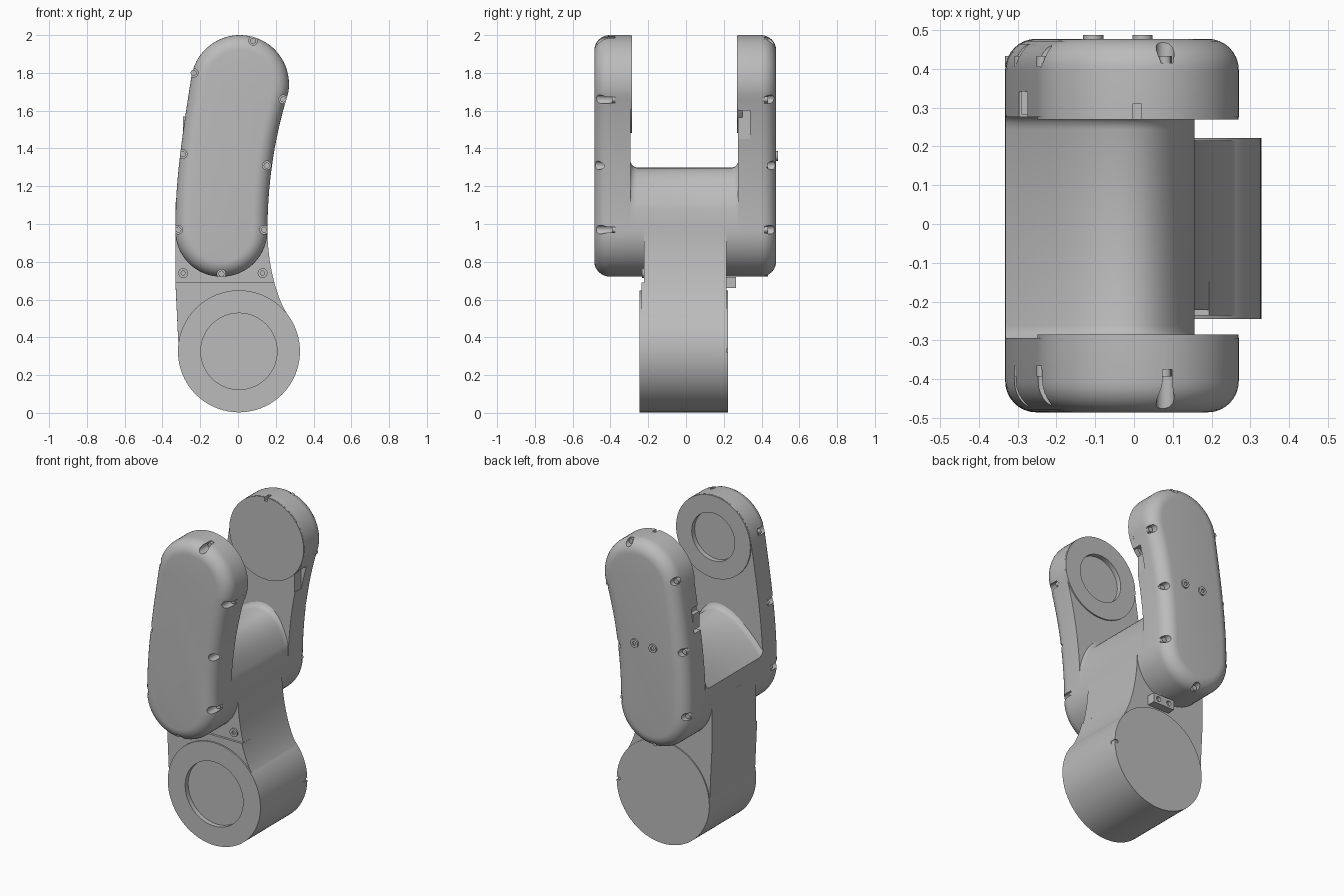
import bpy, bmesh, math
from mathutils import Vector
from mathutils.geometry import interpolate_bezier

cube = bpy.data.objects.get("Cube")
if cube:
    bpy.data.objects.remove(cube)

grey = bpy.data.materials.new("plain grey")
grey.use_nodes = True
colour = (0.5, 0.5, 0.5, 1)
grey.diffuse_color = colour
grey.node_tree.nodes["Principled BSDF"].inputs["Base Color"].default_value = colour


def finish(name, bm):
    bmesh.ops.recalc_face_normals(bm, faces=bm.faces)
    mesh = bpy.data.meshes.new(name)
    bm.to_mesh(mesh)
    bm.free()
    mesh.materials.append(grey)
    ob = bpy.data.objects.new(name, mesh)
    bpy.context.collection.objects.link(ob)
    return ob


def smooth(ob):
    bpy.ops.object.select_all(action='DESELECT')
    ob.select_set(True)
    bpy.context.view_layer.objects.active = ob
    bpy.ops.object.shade_smooth_by_angle(angle=math.radians(30))


def arc(cx, cz, r, a, b, n=32):
    angles = [math.radians(a + (b - a) * i / n) for i in range(n + 1)]
    return [Vector((cx + r * math.cos(t), cz + r * math.sin(t))) for t in angles]


def bezier(p, h, k, q, n=20):
    pts = interpolate_bezier(*[Vector((a, b, 0)) for a, b in (p, h, k, q)], n)
    return [Vector((v.x, v.y)) for v in pts[1:-1]]


def inset(pts, d):
    """Move a counter-clockwise outline inwards by d."""
    out = []
    for i, p in enumerate(pts):
        t = (pts[(i + 1) % len(pts)] - pts[i - 1]).normalized()
        out.append(p + Vector((-t.y, t.x)) * d)
    return out


def loft(name, sections):
    """Skin matching x-z outlines placed at given y positions."""
    bm = bmesh.new()
    rings = [[bm.verts.new((p.x, y, p.y)) for p in pts] for y, pts in sections]
    n = len(rings[0])
    for a, b in zip(rings, rings[1:]):
        for i in range(n):
            j = (i + 1) % n
            bm.faces.new((a[i], a[j], b[j], b[i]))
    bm.faces.new(rings[0])
    bm.faces.new(rings[-1])
    return finish(name, bm)


def add_cylinder(bm, x, z, r, y0, y1, n=24):
    ends = [[bm.verts.new((p.x, y, p.y)) for p in arc(x, z, r, 0, 360, n)[:-1]] for y in (y0, y1)]
    for i in range(n):
        j = (i + 1) % n
        bm.faces.new((ends[0][i], ends[0][j], ends[1][j], ends[1][i]))
    for e in ends:
        bm.faces.new(e)


def cylinders(name, specs, n=24):
    bm = bmesh.new()
    for s in specs:
        add_cylinder(bm, *s, n)
    return finish(name, bm)


def box(name, centre, size):
    bm = bmesh.new()
    bmesh.ops.create_cube(bm, size=1)
    bmesh.ops.scale(bm, vec=size, verts=bm.verts)
    bmesh.ops.translate(bm, vec=centre, verts=bm.verts)
    return finish(name, bm)


def cut(ob, cutter):
    cutter.hide_render = True
    mod = ob.modifiers.new("cut", 'BOOLEAN')
    mod.operation, mod.solver, mod.object = 'DIFFERENCE', 'EXACT', cutter
    bpy.context.view_layer.objects.active = ob
    bpy.ops.object.modifier_apply(modifier=mod.name)
    bpy.data.objects.remove(cutter)


# Shared outlines
bottom = arc(-0.088, 0.965, 0.244, 180, 360)
arm_outline = (bottom
               + bezier((0.156, 0.965), (0.156, 1.25), (0.205, 1.5), (0.265, 1.69))
               + arc(0.01, 1.74, 0.26, -11, 171, 40)
               + bezier((-0.247, 1.78), (-0.29, 1.5), (-0.332, 1.25), (-0.332, 0.965)))
screw_spots = [(0.08, 1.97), (-0.235, 1.8), (0.24, 1.66), (-0.292, 1.37),
               (0.152, 1.31), (-0.316, 0.97), (0.138, 0.97), (-0.088, 0.737)]


# Two fork arms with rounded outer rims and sunken edge screws
def make_arm(label, side, inner, outer, pocket):
    r = 0.08
    sections = [(side * inner, arm_outline)]
    for i in range(9):
        t = math.radians(90 * i / 8)
        sections.append((side * (outer - r + r * math.sin(t)), inset(arm_outline, r * (1 - math.cos(t)))))
    arm = loft(label + "_arm", sections)
    cut(arm, cylinders("pocket_cutter", [(x, z, 0.023, side * pocket, side * 0.6) for x, z in screw_spots]))
    heads = cylinders(label + "_arm_screws",
                      [(x, z, 0.016, side * (pocket - 0.01), side * (pocket + 0.018)) for x, z in screw_spots], 16)
    smooth(heads)
    return arm


front_arm = make_arm("front", -1, 0.293, 0.485, 0.375)
back_arm = make_arm("back", 1, 0.276, 0.477, 0.415)

# Pivot discs on the inner faces of the arms
front_disc = cylinders("front_pivot_disc", [(0.01, 1.74, 0.259, -0.32, -0.285)], 72)
back_disc = cylinders("back_pivot_disc", [(0.01, 1.74, 0.259, 0.269, 0.3)], 72)
for ob in (front_arm, front_disc):
    cut(ob, cylinders("recess_cutter", [(0.01, 1.74, 0.15, -0.315, -0.2)], 48))
for ob in (back_arm, back_disc):
    cut(ob, box("key_cutter", (0.008, 0.27, 2.0), (0.02, 0.08, 0.05)))

# Cable slots below the back disc
for x in (0.235, -0.3):
    cut(back_arm, box("slot_cutter", (x, 0.3, 1.525), (0.07, 0.08, 0.15)))
box("cable_clip", (-0.275, 0.312, 1.52), (0.03, 0.06, 0.1))
for ob in (front_arm, back_arm, front_disc, back_disc):
    smooth(ob)

# Arched bridge joining the arms, flared where it meets them
saddle = bezier((0.156, 1.08), (0.09, 1.34), (-0.06, 1.4), (-0.332, 1.08), 24)
saddle = [Vector((0.156, 1.08))] + saddle + [Vector((-0.331, 1.08))]


def bridge_outline(lift):
    return bottom + [p + Vector((0, lift)) for p in saddle]


flare = [(0.0, 0.035), (0.008, 0.018), (0.018, 0.007), (0.035, 0)]
sections = [(-0.296 + d, bridge_outline(h)) for d, h in flare]
sections += [(0.279 - d, bridge_outline(h)) for d, h in reversed(flare)]
smooth(loft("bridge", sections))

# Neck running down to the lower joint
neck_curve = bezier((0.267, 0.513), (0.2, 0.61), (0.156, 0.8), (0.156, 0.965))
neck = arc(0.005, 0.33, 0.319, 180, 395) + neck_curve + [Vector((0.156, 0.98)), Vector((-0.332, 0.98)), Vector((-0.332, 0.7))]
smooth(loft("neck", [(-0.222, neck), (0.215, neck)]))

# Lower front collar, ending in a step below the plate screws
collar = (arc(0.005, 0.33, 0.319, 180, 395) + [p for p in neck_curve if p.y < 0.69]
          + [Vector((0.193, 0.69)), Vector((-0.331, 0.69))])
smooth(loft("neck_collar", [(-0.236, collar), (-0.15, collar)]))

# Neck plate screws, each with a socket
screws = cylinders("neck_screws", [(x, 0.74, 0.026, -0.232, -0.2) for x in (-0.29, 0.13)])
cut(screws, cylinders("socket_cutter", [(x, 0.74, 0.012, -0.25, -0.222) for x in (-0.29, 0.13)], 6))
smooth(screws)

# Lower joint drum with a shallow front recess and a side notch
drum = cylinders("lower_drum", [(0.005, 0.326, 0.323, -0.245, 0.222)], 96)
cut(drum, cylinders("recess_cutter", [(0.005, 0.326, 0.202, -0.3, -0.215)], 64))
cut(drum, box("notch_cutter", (0.325, 0.21, 0.33), (0.04, 0.045, 0.018)))
cut(bpy.data.objects["neck_collar"], cylinders("recess_cutter", [(0.005, 0.326, 0.202, -0.3, -0.215)], 64))
cut(bpy.data.objects["neck"], cylinders("recess_cutter", [(0.005, 0.326, 0.202, -0.3, -0.215)], 64))
smooth(drum)

# Socket block behind the neck
block = box("socket_block", (0.0, 0.23, 0.69), (0.15, 0.07, 0.06))
cut(block, cylinders("hole_cutter", [(x, 0.69, 0.016, 0.245, 0.3) for x in (-0.038, 0.038)], 16))

# Two buttons on the back arm
buttons = cylinders("back_buttons", [(x, 1.36, 0.026, 0.46, 0.487) for x in (-0.105, 0.022)])
cut(buttons, cylinders("socket_cutter", [(x, 1.36, 0.013, 0.479, 0.52) for x in (-0.105, 0.022)], 6))
smooth(buttons)
